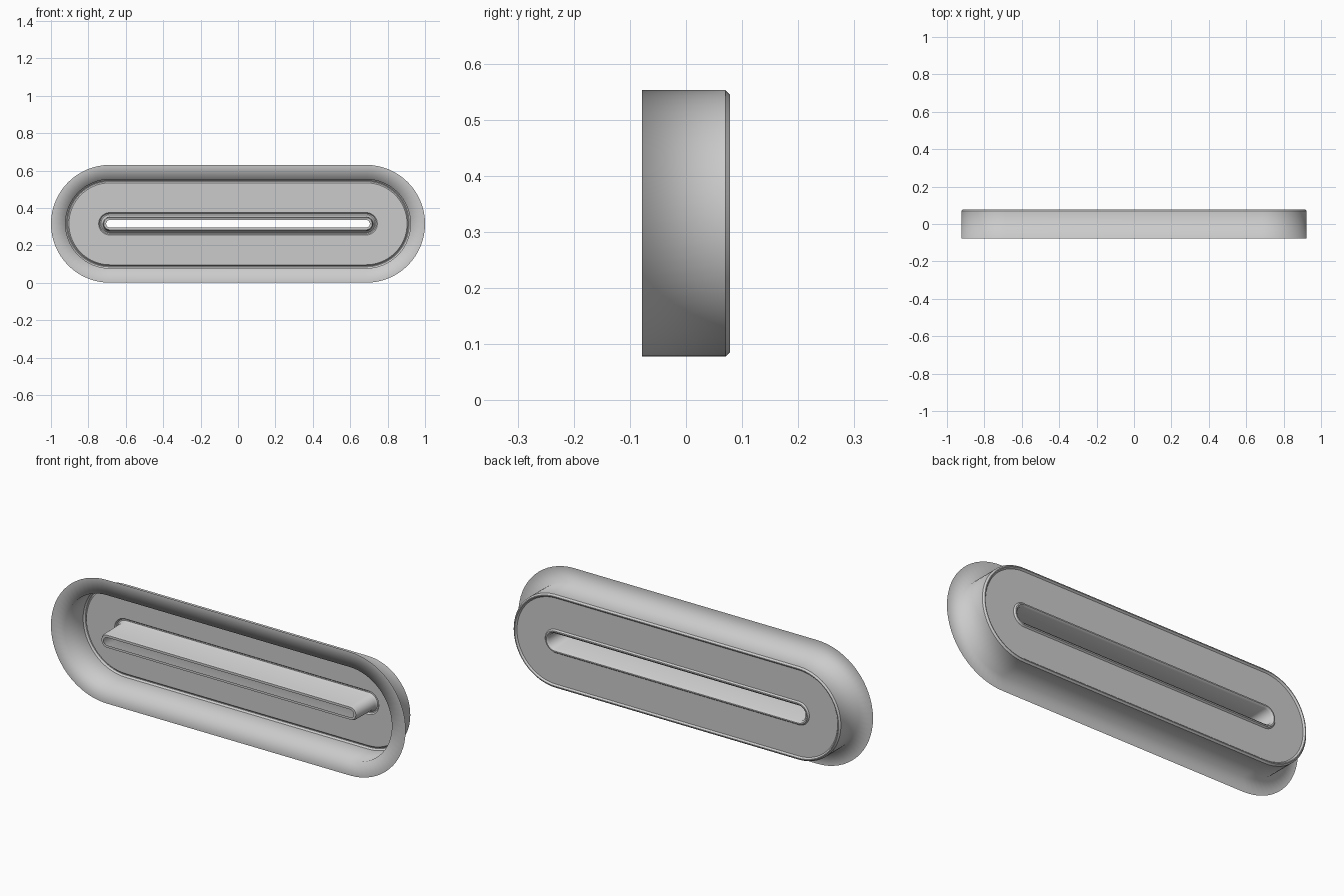
import bpy, bmesh
from math import cos, sin, pi

if "Cube" in bpy.data.objects:
    bpy.data.objects.remove(bpy.data.objects["Cube"], do_unlink=True)

HALF_STRAIGHT = 0.685   # distance from the middle to each round end's centre
MID_Z = 0.315
FRONT, BACK, PLATE = -0.078, 0.078, 0.070
ARC = 32

grey = bpy.data.materials.new("plain grey")
grey.use_nodes = True
grey.diffuse_color = (0.6, 0.6, 0.6, 1)
grey.node_tree.nodes["Principled BSDF"].inputs["Base Color"].default_value = (0.6, 0.6, 0.6, 1)


def stadium(bm, radius, y):
    """One closed pill-shaped ring of vertices."""
    ring = []
    for side in (1, -1):
        for i in range(ARC + 1):
            a = -pi / 2 + pi * i / ARC
            ring.append(bm.verts.new((side * (HALF_STRAIGHT + radius * cos(a)), y,
                                      MID_Z + side * radius * sin(a))))
    return ring


def loft(name, profile, sharp=()):
    """Sheet through pill rings given as (radius, y); sharp lists creased rings."""
    bm = bmesh.new()
    rings = [stadium(bm, r, y) for r, y in profile]
    n = len(rings[0])
    for a, b in zip(rings, rings[1:]):
        for i in range(n):
            j = (i + 1) % n
            bm.faces.new((a[i], b[i], b[j], a[j])).smooth = True
    for k in sharp:
        for i in range(n):
            bm.edges.get((rings[k][i], rings[k][(i + 1) % n])).smooth = False
    mesh = bpy.data.meshes.new(name)
    bm.to_mesh(mesh)
    bm.free()
    mesh.materials.append(grey)
    obj = bpy.data.objects.new(name, mesh)
    bpy.context.collection.objects.link(obj)
    return obj


# Thin flat flange blending into the outer wall, with a raised back rim
loft("flange_and_wall",
     [(0.315, FRONT), (0.2375, FRONT), (0.2375, PLATE), (0.230, BACK),
      (0.226, BACK), (0.219, PLATE)], sharp=(2, 3, 4))

# Flat back plate with a slot opening
loft("back_plate", [(0.219, PLATE), (0.060, PLATE)])

# Slot rim, sleeve running forward, and its inturned front lip
loft("slot_sleeve",
     [(0.060, PLATE), (0.054, BACK), (0.048, BACK), (0.039, PLATE),
      (0.037, -0.066), (0.032, -0.075), (0.020, -0.075)], sharp=(1, 2, 5))
